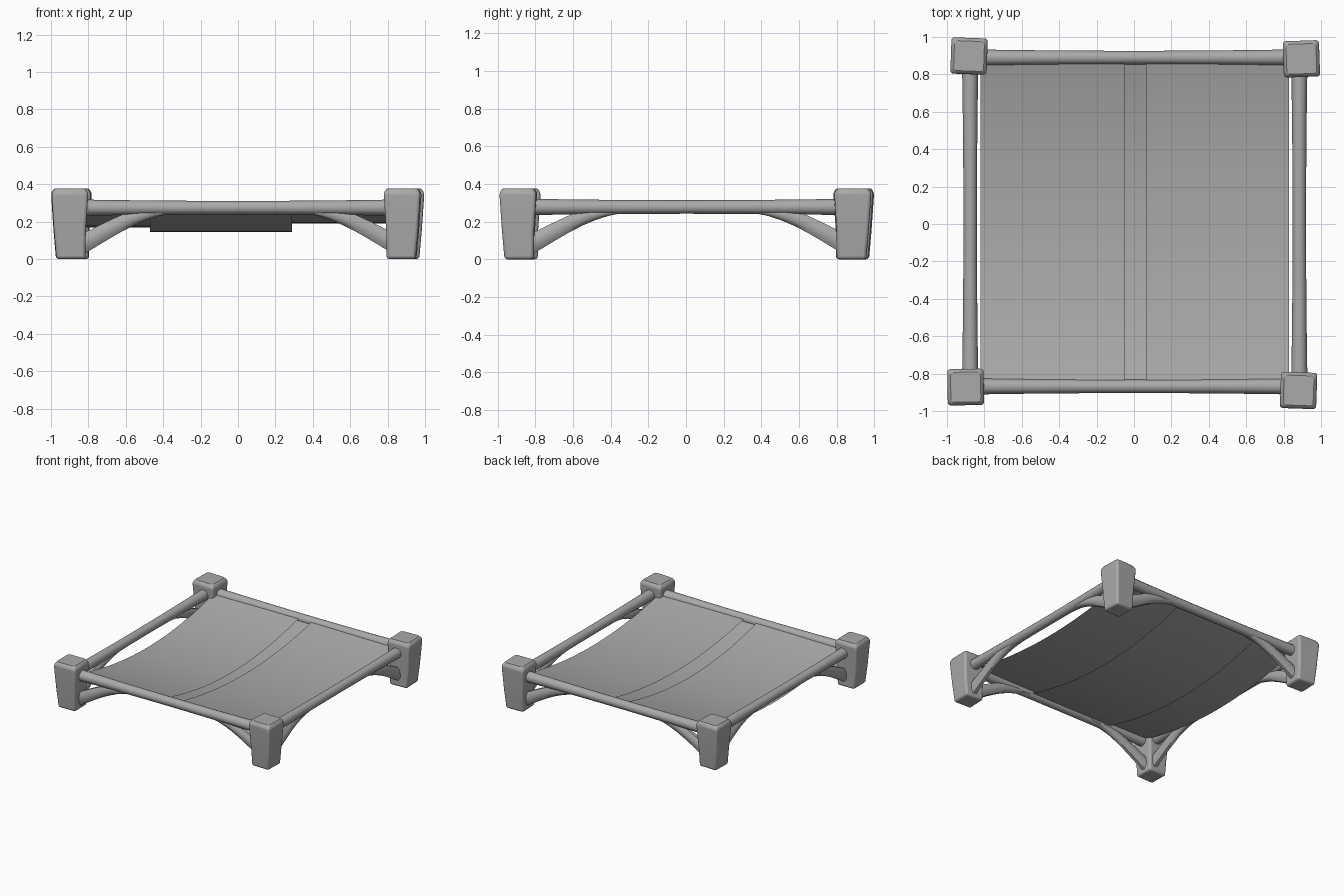
import bpy, bmesh, math
from mathutils import Matrix, Vector

cube = bpy.data.objects.get("Cube")
if cube:
    bpy.data.objects.remove(cube, do_unlink=True)

GREY = bpy.data.materials.new("plain grey")
GREY.use_nodes = True
GREY.diffuse_color = (0.4, 0.4, 0.4, 1)
GREY.node_tree.nodes["Principled BSDF"].inputs["Base Color"].default_value = (0.4, 0.4, 0.4, 1)


def finish(bm, name, angle=35, bevel=0):
    bmesh.ops.recalc_face_normals(bm, faces=bm.faces)
    mesh = bpy.data.meshes.new(name)
    bm.to_mesh(mesh)
    bm.free()
    obj = bpy.data.objects.new(name, mesh)
    bpy.context.collection.objects.link(obj)
    mesh.materials.append(GREY)
    bpy.ops.object.select_all(action="DESELECT")
    obj.select_set(True)
    bpy.context.view_layer.objects.active = obj
    if bevel:
        mod = obj.modifiers.new("soft_edges", "BEVEL")
        mod.width, mod.segments, mod.angle_limit = bevel, 3, math.radians(50)
    bpy.ops.object.shade_smooth_by_angle(angle=math.radians(angle))
    return obj


def loft(rings, name, closed_ends=True, **kw):
    """Skin a list of point rings into a solid."""
    bm = bmesh.new()
    loops = [[bm.verts.new(p) for p in ring] for ring in rings]
    n = len(loops[0])
    for a, b in zip(loops, loops[1:]):
        for i in range(n):
            j = (i + 1) % n
            bm.faces.new((a[i], a[j], b[j], b[i]))
    if closed_ends:
        bm.faces.new(loops[0])
        bm.faces.new(loops[-1])
    return finish(bm, name, **kw)


def leg(name, x, y, turn):
    # Tapered square post, wider at the head, with a slightly domed top
    rot = Matrix.Rotation(math.radians(turn), 3, "Z")
    rings = []
    for z, half in ((0, 0.078), (0.15, 0.085), (0.33, 0.097), (0.362, 0.097), (0.376, 0.08)):
        inset = 0.006 if z < 0.1 else 0
        off = Vector((x - math.copysign(inset, x), y - math.copysign(inset, y), z))
        rings.append([off + rot @ Vector((sx * half, sy * half, 0))
                      for sx, sy in ((-1, -1), (1, -1), (1, 1), (-1, 1))])
    loft(rings, name, bevel=0.016)


def rail(name, start, end):
    # Round pole that thins towards its middle
    start, end = Vector(start), Vector(end)
    along = (end - start).normalized()
    side = along.cross(Vector((0, 0, 1)))
    rings = []
    for k in range(13):
        t = k / 12
        r = 0.036 + 0.008 * (2 * t - 1) ** 2
        c = start.lerp(end, t)
        rings.append([c + side * r * math.cos(a) + Vector((0, 0, r * math.sin(a)))
                      for a in (math.tau * i / 12 for i in range(12))])
    loft(rings, name, angle=50)


def brace(name, corner, along, inward):
    # Curved strut rising from the leg to the underside of the rail
    along, inward = Vector(along), Vector(inward)
    rings = []
    steps = 8
    for k in range(steps + 1):
        t = k / steps
        c = Vector(corner) + along * (0.04 + 0.56 * t) + inward * 0.005
        low = 0.02 + 0.23 * math.sin(t * math.pi / 2) ** 1.05
        top = min(low + 0.115 - 0.065 * t, 0.27)
        w = 0.036 - 0.008 * t
        ring = []
        for i in range(8):
            a = math.tau * (i + 0.5) / 8
            ring.append(c + inward * w * math.cos(a)
                        + Vector((0, 0, (low + top) / 2 + (top - low) / 2 * 1.08 * math.sin(a))))
        rings.append(ring)
    loft(rings, name, angle=50)


def sheet(name, x0, x1, edge, low):
    # Thin cloth strip hanging between front and back rails
    bm = bmesh.new()
    rows = []
    for k in range(25):
        t = k / 24
        y = -0.865 + 1.75 * t
        z = low + (edge - low) * (2 * t - 1) ** 2
        rows.append([bm.verts.new((x, y, z)) for x in (x0, x1)])
    for a, b in zip(rows, rows[1:]):
        bm.faces.new((a[0], a[1], b[1], b[0]))
    obj = finish(bm, name)
    if obj.data.polygons[0].normal.z < 0:
        obj.data.flip_normals()


# Corner legs, each set a little askew
CORNERS = {
    "front_right": (-0.9, -0.872, 1),
    "front_left": (0.88, -0.89, -2),
    "back_right": (-0.882, 0.898, -2),
    "back_left": (0.895, 0.883, 2),
}
for spot, (x, y, turn) in CORNERS.items():
    leg(spot + "_leg", x, y, turn)

# Rails joining the legs
RAILS = {
    "front": ((-0.88, -0.868, 0.275), (0.88, -0.868, 0.275)),
    "back": ((-0.88, 0.89, 0.275), (0.88, 0.89, 0.275)),
    "right": ((-0.876, -0.87, 0.278), (-0.876, 0.88, 0.278)),
    "left": ((0.884, -0.87, 0.278), (0.884, 0.88, 0.278)),
}
for side, (a, b) in RAILS.items():
    rail(side + "_rail", a, b)

# Two braces at every leg
for spot in CORNERS:
    x = -0.876 if "right" in spot else 0.884
    y = -0.868 if "front" in spot else 0.89
    to_x, to_y = -math.copysign(1, x), -math.copysign(1, y)
    brace(spot + "_cross_brace", (x, y, 0), (to_x, 0, 0), (0, to_y, 0))
    brace(spot + "_long_brace", (x, y, 0), (0, to_y, 0), (to_x, 0, 0))

# Sagging cloth: two side panels over a middle strip
sheet("right_cloth", -0.82, -0.052, 0.29, 0.17)
sheet("left_cloth", 0.063, 0.83, 0.29, 0.19)
sheet("middle_cloth", -0.47, 0.29, 0.275, 0.145)
